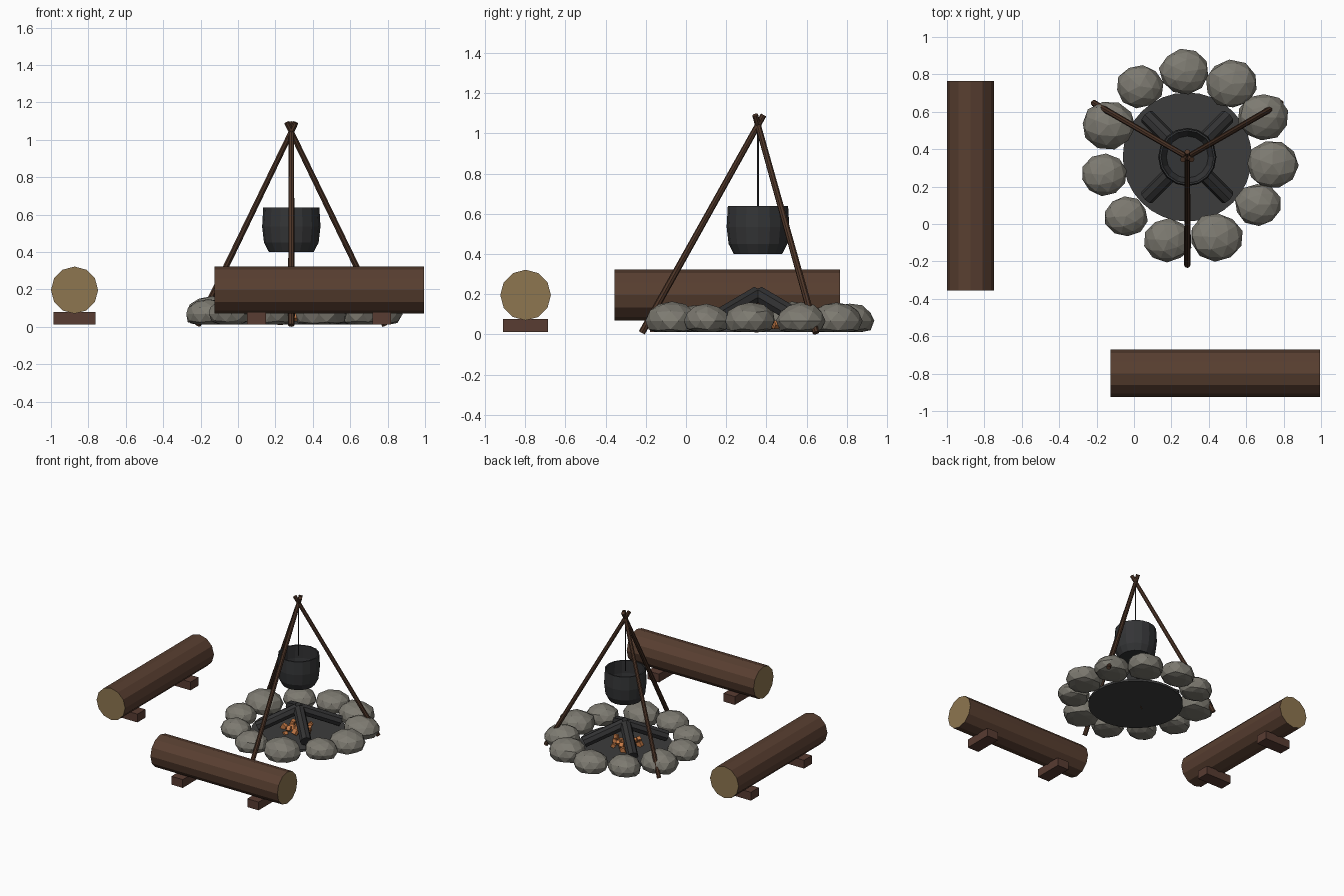
import bpy, bmesh, math, random
from mathutils import Vector, Matrix

random.seed(4)
cube = bpy.data.objects.get("Cube")
if cube:
    bpy.data.objects.remove(cube, do_unlink=True)


def material(name, r, g, b):
    mat = bpy.data.materials.new(name)
    mat.use_nodes = True
    mat.diffuse_color = (r, g, b, 1)
    bsdf = next(n for n in mat.node_tree.nodes if n.type == "BSDF_PRINCIPLED")
    bsdf.inputs["Base Color"].default_value = (r, g, b, 1)
    return mat


BARK = material("bark brown", 0.098, 0.049, 0.030)
CUT = material("cut wood tan", 0.270, 0.180, 0.080)
FOOT = material("reddish wood", 0.098, 0.045, 0.032)
POLE = material("pole brown", 0.075, 0.036, 0.021)
STONE = material("stone grey", 0.205, 0.195, 0.165)
ASH = material("ash grey", 0.046, 0.046, 0.046)
CHAR = material("charred wood", 0.032, 0.032, 0.033)
IRON = material("cast iron", 0.034, 0.035, 0.037)
EMBER = material("ember orange", 0.550, 0.190, 0.060)

FIRE = Vector((0.285, 0.358, 0))
BASE = 0.012


def finish(name, bm, *mats):
    mesh = bpy.data.meshes.new(name)
    bm.to_mesh(mesh)
    bm.free()
    for mat in mats:
        mesh.materials.append(mat)
    obj = bpy.data.objects.new(name, mesh)
    bpy.context.collection.objects.link(obj)
    return obj


def rod(name, start, end, r1, r2, sides, *mats):
    """Tapered cylinder between two points; a second material goes on the caps."""
    start, end = Vector(start), Vector(end)
    axis = end - start
    turn = axis.to_track_quat("Z", "Y").to_matrix().to_4x4()
    bm = bmesh.new()
    bmesh.ops.create_cone(bm, cap_ends=True, segments=sides, radius1=r1, radius2=r2,
                          depth=axis.length,
                          matrix=Matrix.Translation((start + end) / 2) @ turn)
    if len(mats) > 1:
        bm.normal_update()
        for f in bm.faces:
            f.material_index = int(abs(f.normal.dot(axis.normalized())) > 0.9)
    return finish(name, bm, *mats)


def box(name, center, size, mat, turn=Matrix()):
    bm = bmesh.new()
    bmesh.ops.create_cube(bm, size=1, matrix=Matrix.Translation(center) @ turn
                          @ Matrix.Diagonal((*size, 1)))
    return finish(name, bm, mat)


def around(angle, radius, z):
    a = math.radians(angle)
    return FIRE + Vector((math.cos(a) * radius, math.sin(a) * radius, z))


# Log benches, each on two cross blocks
def bench(name, center, along):
    center, along = Vector(center), Vector(along)
    across = Vector((along.y, along.x, 0))
    rod(name + "_log", center - along * 0.56, center + along * 0.56,
        0.126, 0.126, 12, BARK, CUT)
    for i, side in enumerate((-1, 1)):
        spot = center + along * 0.335 * side
        spot.z = 0.045
        size = along * 0.1 + across * 0.224 + Vector((0, 0, 0.066))
        box(f"{name}_block_{i + 1}", spot, size, FOOT)


bench("right_bench", (-0.874, 0.205, 0.196), (0, 1, 0))
bench("front_bench", (0.434, -0.798, 0.196), (1, 0, 0))

# Ash bed
rod("ash_bed", FIRE + Vector((0, 0, BASE)), FIRE + Vector((0, 0, 0.03)), 0.345, 0.345, 32, ASH)

# Ring of stones: direction and size, with flattened undersides
stones = [(92, .133), (59, .142), (28, .138), (-5, .138), (-34, .125), (-70, .142),
          (-103, .128), (-136, .116), (-168, .123), (158, .142), (124, .127)]
for i, (angle, size) in enumerate(stones):
    bm = bmesh.new()
    bmesh.ops.create_icosphere(bm, subdivisions=2, radius=size)
    spin = Matrix.Rotation(random.uniform(0, 6), 4, "Z")
    center = around(angle, 0.456, 0.068)
    for v in bm.verts:
        p = spin @ v.co * random.uniform(0.96, 1.04)
        v.co = center + Vector((p.x, p.y * 0.91, p.z * 0.66))
        v.co.z = max(v.co.z, BASE)
    finish(f"ring_stone_{i + 1}", bm, STONE)

# Charred logs leaning together
for i in range(4):
    a = 45 + 90 * i
    rod(f"charred_log_{i + 1}", around(a, 0.305, 0.075), around(a, 0.01, 0.198),
        0.042, 0.042, 8, CHAR)

# Glowing embers
for i in range(16):
    spot = around(i * 137, 0.035 + 0.006 * i, random.uniform(0.035, 0.055))
    turn = Matrix.Rotation(random.uniform(0, 3), 4, "Z") @ Matrix.Rotation(random.uniform(0, 1), 4, "X")
    box(f"ember_{i + 1}", spot, [random.uniform(0.025, 0.042) for _ in range(3)], EMBER, turn)

# Tripod poles crossing at the top
for i, name in enumerate(("front", "left", "right")):
    a = -90 + 120 * i
    rod(name + "_tripod_pole", around(a, 0.578, 0.008), around(a, -0.028, 1.092),
        0.017, 0.015, 8, POLE)

# Hanging line
rod("hanging_line", FIRE + Vector((0, 0, 0.62)), FIRE + Vector((0, 0, 1.06)), 0.004, 0.004, 6, IRON)

# Open pot: lathed outer and inner wall
profile = [(0, .40), (.120, .40), (.146, .45), (.156, .535), (.150, .638),
           (.140, .638), (.145, .535), (.136, .46), (.112, .415), (0, .415)]
bm = bmesh.new()
verts = [bm.verts.new(FIRE + Vector((r, 0, z))) for r, z in profile]
edges = [bm.edges.new(pair) for pair in zip(verts, verts[1:])]
bmesh.ops.spin(bm, geom=verts + edges, cent=FIRE, axis=(0, 0, 1),
               angle=math.tau, steps=16, use_merge=True)
bmesh.ops.remove_doubles(bm, verts=bm.verts, dist=0.0005)
bmesh.ops.recalc_face_normals(bm, faces=bm.faces)
finish("cooking_pot", bm, IRON)
